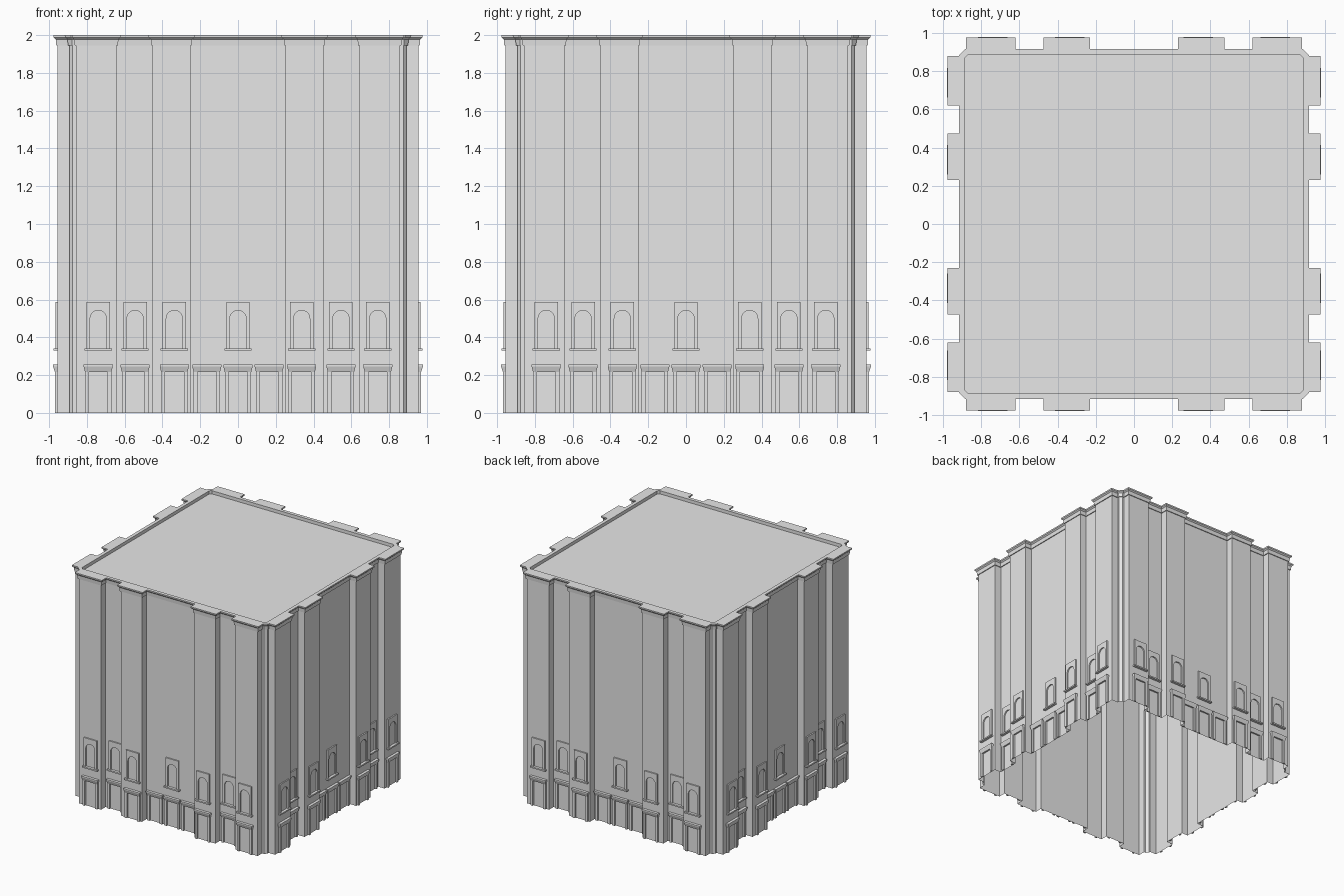
import bpy, bmesh
from math import pi, cos, sin
from mathutils import Matrix

cube = bpy.data.objects.get("Cube")
if cube:
    bpy.data.objects.remove(cube, do_unlink=True)

stone = bpy.data.materials.new("grey stone")
stone.use_nodes = True
GREY = (0.8, 0.8, 0.8, 1)
stone.diffuse_color = GREY
stone.node_tree.nodes["Principled BSDF"].inputs["Base Color"].default_value = GREY

WALL, PIER = 0.893, 0.955      # face distance of the recessed wall and the piers
TOP, ROOF = 2.0, 1.972


def finish(name, bm):
    mesh = bpy.data.meshes.new(name)
    bm.to_mesh(mesh)
    bm.free()
    mesh.materials.append(stone)
    obj = bpy.data.objects.new(name, mesh)
    bpy.context.collection.objects.link(obj)
    return obj


def quarter_turns(points):
    """Repeat one side's (along, outward) points around all four sides."""
    ring = []
    for k in range(4):
        c, s = round(cos(k * pi / 2)), round(sin(k * pi / 2))
        ring += [(u * c + d * s, u * s - d * c) for u, d in points]
    return ring


def plan(grow):
    """Footprint with four piers a side and cut corners, grown outward."""
    w, p = WALL + grow, PIER + grow
    half = [(0.875 + 0.41 * grow, w)]
    for inner, outer in ((0.643, 0.857), (0.252, 0.452)):
        half += [(outer + grow, w), (outer + grow, p),
                 (inner - grow, p), (inner - grow, w)]
    return quarter_turns([(-u, d) for u, d in half] + half[::-1])


def add_ring(bm, points, z):
    return [bm.verts.new((x, y, z)) for x, y in points]


def skin(bm, low, high):
    n = len(low)
    for i in range(n):
        j = (i + 1) % n
        bm.faces.new((low[i], low[j], high[j], high[i]))


def loop_edges(bm, ring):
    return [bm.edges.get((ring[i - 1], ring[i])) for i in range(len(ring))]


# Open-bottomed walls
bm = bmesh.new()
skin(bm, add_ring(bm, plan(0), 0), add_ring(bm, plan(0), 1.945))
finish("walls", bm)

# Moulded cornice, parapet and sunken roof
bm = bmesh.new()
profile = ((0, 1.945), (0.007, 1.945), (0.01, 1.978), (0.021, 1.988), (0.022, TOP))
rings = [add_ring(bm, plan(g), z) for g, z in profile]
for low, high in zip(rings, rings[1:]):
    skin(bm, low, high)
inner = quarter_turns([(-0.87, 0.885), (0.87, 0.885)])
lip, roof = add_ring(bm, inner, TOP), add_ring(bm, inner, ROOF)
skin(bm, lip, roof)
bmesh.ops.triangle_fill(bm, use_beauty=True, normal=(0, 0, 1),
                        edges=loop_edges(bm, rings[-1]) + loop_edges(bm, lip))
bm.faces.new(roof)
finish("cornice_and_roof", bm)


def block(bm, u, base, z0, z1, half0, deep0, half1=None, deep1=None):
    """Block on a front face, optionally flaring toward its top."""
    half1, deep1 = half1 or half0, deep1 or deep0
    rings = []
    for z, h, d in ((z0, half0, deep0), (z1, half1, deep1)):
        rings.append(add_ring(bm, [(u - h, -base - d), (u + h, -base - d),
                                   (u + h, -base), (u - h, -base)], z))
    skin(bm, *rings)
    bm.faces.new(rings[0][::-1])
    bm.faces.new(rings[1])


def door(bm, u, base):
    for side in (-1, 1):
        block(bm, u + side * 0.06, base, 0, 0.217, 0.01, 0.014)
    block(bm, u, base, 0.217, 0.245, 0.07, 0.014, 0.077, 0.024)
    block(bm, u, base, 0.245, 0.255, 0.077, 0.024)


def window(bm, u, base):
    # Rectangular surround with a round-headed opening, and a sill
    block(bm, u, base, 0.33, 0.342, 0.072, 0.023)
    low, spring, high, w, r = 0.342, 0.5, 0.588, 0.062, 0.043
    arch = [(r * cos(a * pi / 10), spring + r * sin(a * pi / 10)) for a in range(11)]
    outline = [(-r, low), (-w, low), (-w, high), (w, high), (w, low), (r, low)] + arch
    front = [bm.verts.new((u + x, -base - 0.011, z)) for x, z in outline]
    back = [bm.verts.new((u + x, -base, z)) for x, z in outline]
    bm.faces.new(front)
    skin(bm, front[::-1], back[::-1])


def on_all_sides(name, build, bays):
    for k, side in enumerate(("front", "left", "back", "right")):
        bm = bmesh.new()
        for u, base in bays:
            build(bm, u, base)
        bmesh.ops.recalc_face_normals(bm, faces=bm.faces)
        bmesh.ops.transform(bm, matrix=Matrix.Rotation(k * pi / 2, 4, 'Z'), verts=bm.verts)
        finish(side + "_" + name, bm)


# Bays: piers, recessed walls between them, and the middle of each side
bays = [(0, WALL)]
for s in (-1, 1):
    bays += [(s * 0.74, PIER), (s * 0.545, WALL), (s * 0.337, PIER)]
on_all_sides("windows", window, bays)
on_all_sides("doorways", door, bays + [(-0.165, WALL), (0.165, WALL)])
